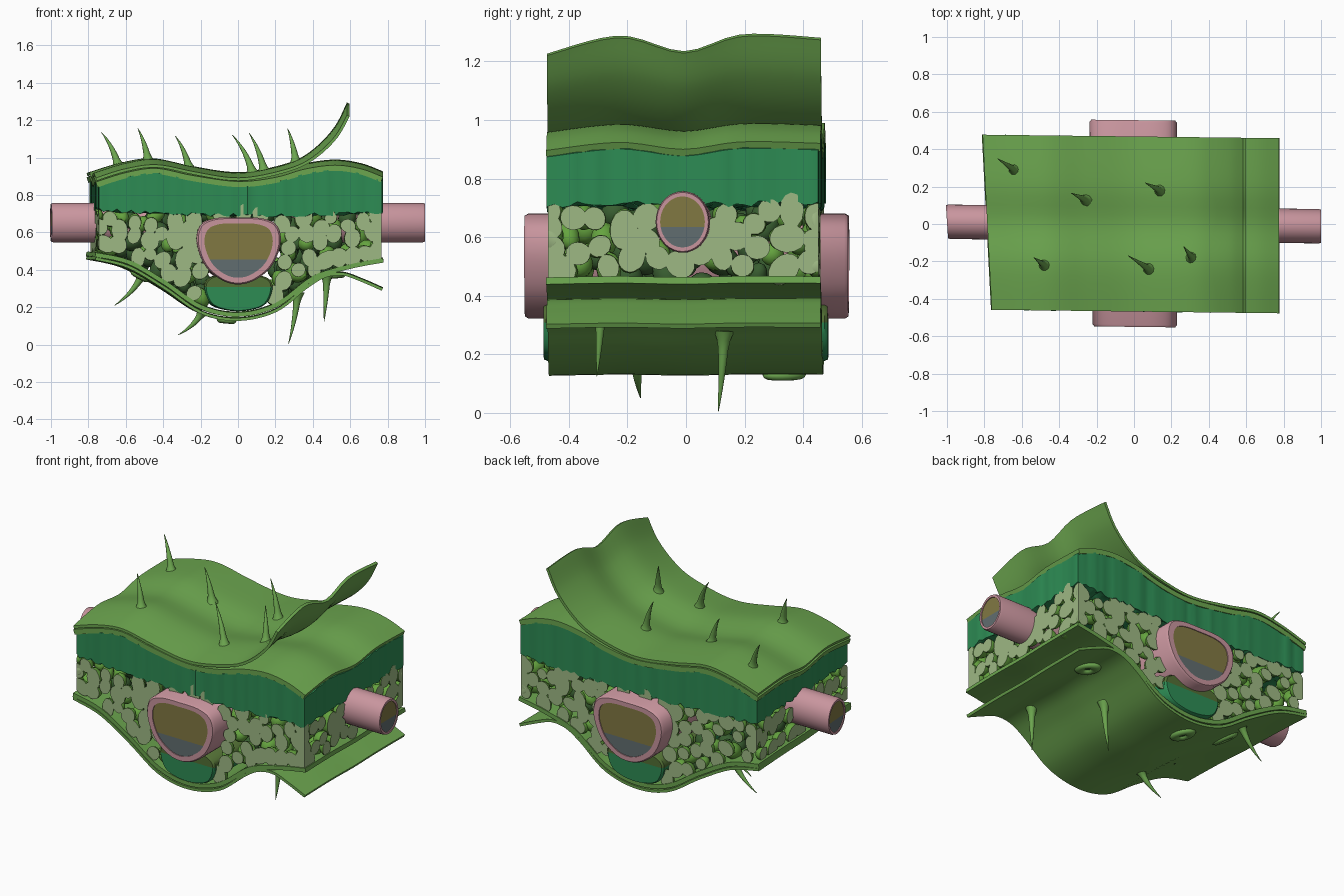
import bpy, bmesh, math, random
from mathutils import Vector, Matrix, Euler

if "Cube" in bpy.data.objects:
    bpy.data.objects.remove(bpy.data.objects["Cube"])
random.seed(7)

def mat(name, r, g, b):
    m = bpy.data.materials.new(name)
    m.diffuse_color = (r, g, b, 1)
    m.use_nodes = True
    m.node_tree.nodes["Principled BSDF"].inputs["Base Color"].default_value = m.diffuse_color
    return m
SKIN = mat("leaf green", .15, .38, .078)
PALISADE = mat("deep emerald", .026, .26, .088)
CUT = mat("pale cut green", .34, .48, .23)
CELL = mat("bright cell green", .13, .37, .05)
DARK = mat("shadowed cell green", .04, .11, .03)
PINK = mat("sheath pink", .58, .30, .34)
OLIVE = mat("olive", .22, .19, .055)
GREY = mat("slate grey", .12, .155, .16)
MOSS = mat("moss", .085, .16, .035)

def warp(co):  # slightly skewed block outline
    x, y, z = co
    return (x + (.04 * y * x / .6 if x < 0 else 0), y - .012 * x, z)

def finish(bm, name, mats, angle=40, skew=True):
    if skew:
        for v in bm.verts:
            v.co = warp(v.co)
    bmesh.ops.recalc_face_normals(bm, faces=bm.faces[:])
    me = bpy.data.meshes.new(name)
    bm.to_mesh(me)
    bm.free()
    for m in mats:
        me.materials.append(m)
    me.polygons.foreach_set("use_smooth", [True] * len(me.polygons))
    me.set_sharp_from_angle(angle=math.radians(angle))
    ob = bpy.data.objects.new(name, me)
    bpy.context.collection.objects.link(ob)
    return ob

def smooth(pts, n=6, closed=False):  # curve through points
    out, k = [], len(pts)
    P = [Vector(p) for p in pts]
    get = (lambda i: P[i % k]) if closed else (lambda i: P[max(0, min(k - 1, i))])
    for i in range(k if closed else k - 1):
        a, b, c, d = (get(i + j) for j in (-1, 0, 1, 2))
        for s in range(n):
            t = s / n
            out.append(.5 * (2*b + (c - a)*t + (2*a - 5*b + 4*c - d)*t*t + (3*b - a - 3*c + d)*t**3))
    return out if closed else out + [P[-1]]

def at(path, x):
    for a, b in zip(path, path[1:]):
        if x <= b[0]:
            return a[1] + (b[1] - a[1]) * (x - a[0]) / (b[0] - a[0])
    return path[-1][1]

WAVE = smooth([(-.47, -.016), (-.22, .012), (0, -.012), (.2, .014), (.48, .008)])

def slab(name, top, bottom, material, wave=lambda x, z: 1, half=.468, ny=20, jit=0):
    bm = bmesh.new()
    g = []
    r = lambda: random.uniform(-jit, jit)
    n = len(top)
    for i in range(n):
        row = []
        for j in range(ny + 1):
            y = -half + 2 * half * j / ny
            edge = j in (0, ny)
            dx, dy = (r() if i in (0, n - 1) else 0), (r() if edge else 0)
            pair = []
            for k, p in enumerate((top[i], bottom[i])):
                z = p[1] + wave(*p) * at(WAVE, y) * (1 if k == 0 or not jit else .3)
                pair.append(bm.verts.new((p[0] + dx, y + dy, z + (2.2 * r() if k else 0))))
            row.append(pair)
        g.append(row)
    for i in range(n - 1):
        for j in range(ny):
            for k in (0, 1):
                bm.faces.new([g[i][j][k], g[i+1][j][k], g[i+1][j+1][k], g[i][j+1][k]])
        for j in (0, ny):
            bm.faces.new([g[i][j][0], g[i+1][j][0], g[i+1][j][1], g[i][j][1]])
    for i in (0, n - 1):
        for j in range(ny):
            bm.faces.new([g[i][j][0], g[i][j+1][0], g[i][j+1][1], g[i][j][1]])
    return finish(bm, name, [material])

def sheet(name, path, t, **kw):
    low = []
    for i, p in enumerate(path):
        d = (path[min(i + 1, len(path) - 1)] - path[max(i - 1, 0)]).normalized()
        low.append(p - Vector((-d[1], d[0])) * t)
    return slab(name, path, low, SKIN, **kw)

# upper skin layers and palisade
upper = smooth([(-.785, .885), (-.62, .935), (-.45, .958), (-.25, .92), (0, .888), (.2, .91), (.36, .955), (.52, .975), (.66, .955), (.775, .912)])
flap = smooth([(-.785, .907), (-.62, .957), (-.45, .98), (-.25, .942), (-.05, .91), (.1, .917), (.3, .968), (.42, 1.04), (.52, 1.145), (.582, 1.262)])
sheet("upper_epidermis", upper, .03)
sheet("upper_peeled_cuticle", flap, .016, wave=lambda x, z: 1 + max(0, (z - .95) * 4))
ptop = [Vector((-.77 + 1.54 * i / 60, 0)) for i in range(61)]
pbot = [Vector((p[0], .695 + .04 * p[0] ** 2 - .01 * p[0])) for p in ptop]
ptop = [Vector((p[0], at(upper, p[0]) - .025)) for p in ptop]
slab("palisade_layer", ptop, pbot, PALISADE, half=.465, ny=36, jit=.005)

# lower skin layers
lower = smooth([(-.785, .495), (-.6, .455), (-.4, .345), (-.2, .215), (0, .175), (.2, .225), (.4, .37), (.6, .432), (.775, .465)])
under = smooth([(-.785, .47), (-.6, .425), (-.4, .312), (-.2, .182), (0, .145), (.2, .192), (.36, .315), (.46, .375), (.56, .388), (.66, .355), (.775, .305)])
sheet("lower_epidermis", lower, .024, wave=lambda x, z: .15)
sheet("lower_peeled_cuticle", under, .016, wave=lambda x, z: .15)

# veins: pink sheath tube with two-coloured core
def prism(bm, loops, cap):
    rings = [[bm.verts.new(p) for p in L] for L in loops]
    n = len(rings[0])
    for a, b in zip(rings, rings[1:]):
        for i in range(n):
            bm.faces.new([a[i], a[(i+1) % n], b[(i+1) % n], b[i]])
    if cap:
        bm.faces.new(rings[0])
        bm.faces.new(rings[-1])
    else:
        for i in range(n):
            bm.faces.new([rings[-1][i], rings[-1][(i+1) % n], rings[0][(i+1) % n], rings[0][i]])

def split_colour(bm, z):
    bmesh.ops.bisect_plane(bm, geom=bm.verts[:] + bm.edges[:] + bm.faces[:], plane_co=(0, 0, z), plane_no=(0, 0, 1))
    for f in bm.faces:
        f.material_index = int(f.calc_center_median().z < z)

def vein(name, outline, cz, along_y, a, b, split, wall):
    def loop(s, t):
        s = 1 - s
        return [((u*s, t, cz + (v-cz)*s) if along_y else (t, u*s, cz + (v-cz)*s)) for u, v in outline]
    bm = bmesh.new()
    prism(bm, [loop(wall, a), loop(.04, a), loop(0, a + .012), loop(0, b - .012), loop(.04, b), loop(wall, b)], False)
    finish(bm, name + "_sheath", [PINK], 50)
    bm = bmesh.new()
    prism(bm, [loop(wall, a + .005), loop(wall, b - .005)], True)
    split_colour(bm, split)
    finish(bm, name + "_core", [OLIVE, GREY])

half = [(.13, .675), (.21, .635), (.228, .54), (.18, .42), (.09, .345)]
D = smooth([(0, .68)] + half + [(0, .322)] + [(-x, z) for x, z in half[::-1]], 5, True)
vein("midrib", D, .51, True, -.55, .555, .455, .19)
E = [(.092 * math.cos(a), .652 + .105 * math.sin(a)) for a in (2 * math.pi * i / 36 for i in range(36))]
vein("right_side_vein", E, .652, False, .2, 1, .635, .17)
vein("left_side_vein", E, .652, False, -1, -.2, .635, .17)

# strengthening tissue under the midrib
U = smooth([(0, .37), (.12, .37), (.182, .33), (.17, .25), (.12, .2), (0, .178), (-.12, .2), (-.17, .25), (-.182, .33), (-.12, .37)], 4, True)
bm = bmesh.new()
prism(bm, [[(x*s, y, .27 + (z-.27)*s) for x, z in U] for y, s in ((-.485, .95), (-.475, 1), (.475, 1), (.485, .95))], True)
split_colour(bm, .308)
finish(bm, "midrib_support", [MOSS, PALISADE])

# spongy cells, sliced flat on the four sides
LX, LY = .768, .462
PLANES = [((LX, 0, 0), (1, 0, 0)), ((-LX, 0, 0), (-1, 0, 0)), ((0, LY, 0), (0, 1, 0)), ((0, -LY, 0), (0, -1, 0))]
def free(p):
    if p.z < at(lower, p.x) + .025 or p.z > .70:
        return False
    if abs(p.x) < .22 and p.z < .69 and (p.z > .42 or abs(p.x) < .19):
        return False
    return (p.y / .1) ** 2 + ((p.z - .652) / .115) ** 2 > 1
cells = []
def scatter(make, tries, gap):
    mine = []
    for _ in range(tries):
        p = make()
        if free(p) and all((p - q).length > gap for q in mine):
            mine.append(p)
    cells.extend(mine)
R = random.uniform
for s in (-1, 1):
    scatter(lambda: Vector((R(-LX, LX), s * (LY - R(-.008, .015)), R(.2, .72))), 2500, .071)
    scatter(lambda: Vector((s * (LX - R(-.008, .015)), R(-LY, LY), R(.4, .72))), 1500, .071)
scatter(lambda: Vector((R(-.7, .7), R(-.4, .4), R(.2, .72))), 4000, .092)
sponge = bmesh.new()
tmp = bpy.data.meshes.new("scratch")
for p in cells:
    bm = bmesh.new()
    r = R(.034, .05)
    M = Matrix.Translation(p) @ Euler((R(0, 6), R(0, 6), R(0, 6))).to_matrix().to_4x4() @ Matrix.Diagonal((r * R(1, 1.6), r, r * R(.9, 1.15), 1))
    bmesh.ops.create_uvsphere(bm, u_segments=12, v_segments=8, radius=1, matrix=M)
    deep = min(LX - abs(p.x), LY - abs(p.y)) > .14
    for f in bm.faces:
        f.material_index = 2 if deep else 1
    for co, no in PLANES:
        n = Vector(no)
        if any((v.co - Vector(co)).dot(n) > 0 for v in bm.verts):
            bmesh.ops.bisect_plane(bm, geom=bm.verts[:] + bm.edges[:] + bm.faces[:], plane_co=co, plane_no=no, clear_outer=True)
            rim = [e for e in bm.edges if e.is_boundary]
            if rim:
                for f in bmesh.ops.holes_fill(bm, edges=rim, sides=0)["faces"]:
                    f.material_index = 0
    bm.to_mesh(tmp)
    bm.free()
    sponge.from_mesh(tmp)
bpy.data.meshes.remove(tmp)
finish(sponge, "spongy_cells", [CUT, CELL, DARK], 35)

# hairs: curved tapering spikes with a flared foot
def hair(name, base, tip, up):
    b, t = Vector(base), Vector(tip)
    c = Vector((b.x + (t.x - b.x) * .3, b.y + (t.y - b.y) * .3, b.z + (t.z - b.z) * .55))
    b.z -= .015 * up
    loops = []
    for k in range(11):
        s = k / 10
        q = b * (1-s)**2 + c * 2*s*(1-s) + t * s*s
        d = ((c - b) * (1-s) + (t - c) * s).normalized()
        rad = .021 * (1 - s) + .0015 + (.014 if k == 0 else .004 if k == 1 else 0)
        e = d.cross(Vector((0, 1, 0))).normalized()
        f = d.cross(e)
        loops.append([q + (e * math.cos(a) + f * math.sin(a)) * rad for a in (math.pi * i / 5 for i in range(10))])
    bm = bmesh.new()
    prism(bm, loops, True)
    finish(bm, name, [SKIN], 60, False)

TOP = [(-.64, .29, -.73, .35, 1.135), (-.26, .13, -.335, .165, 1.115), (.14, .18, .06, .22, 1.13),
       (-.48, -.22, -.535, -.18, 1.155), (.08, -.24, -.03, -.17, 1.12), (.31, -.18, .265, -.12, 1.155)]
for i, (x, y, tx, ty, tz) in enumerate(TOP):
    hair(f"upper_hair_{i+1}", (x, y, at(flap, x) + at(WAVE, y)), (tx, ty, tz), 1)
LOW = [(-.51, .29, -.66, .28, .21), (-.19, -.17, -.32, -.155, .052), (.32, .13, .27, .11, .005), (.475, -.29, .46, -.305, .125)]
for i, (x, y, tx, ty, tz) in enumerate(LOW):
    hair(f"lower_hair_{i+1}", (x, y, at(under, x) - .016), (tx, ty, tz), -1)

# breathing pores: oval ring of guard cells around a dark slit
for i, (x, y, turn) in enumerate([(.52, .24, .5), (-.06, .335, .3), (-.52, .13, .4)]):
    slope = (at(under, x + .03) - at(under, x - .03)) / .06
    M = Matrix.Translation((x, y, at(under, x) - .017)) @ Matrix.Rotation(-math.atan(slope), 4, 'Y') @ Matrix.Rotation(turn, 4, 'Z') @ Matrix.Diagonal((.8, 1.25, .7, 1))
    bm = bmesh.new()
    ang = [2 * math.pi * k / 24 for k in range(24)]
    rings = [[M @ Vector(((.036 + .025 * math.cos(w)) * math.cos(a), (.036 + .025 * math.cos(w)) * math.sin(a), .025 * math.sin(w))) for a in ang] for w in ang[::2]]
    prism(bm, rings, False)
    finish(bm, f"guard_cells_{i+1}", [SKIN], 60)
    bm = bmesh.new()
    bmesh.ops.create_uvsphere(bm, u_segments=16, v_segments=8, radius=1, matrix=M @ Matrix.Diagonal((.02, .02, .009, 1)))
    finish(bm, f"pore_slit_{i+1}", [DARK], 60)
